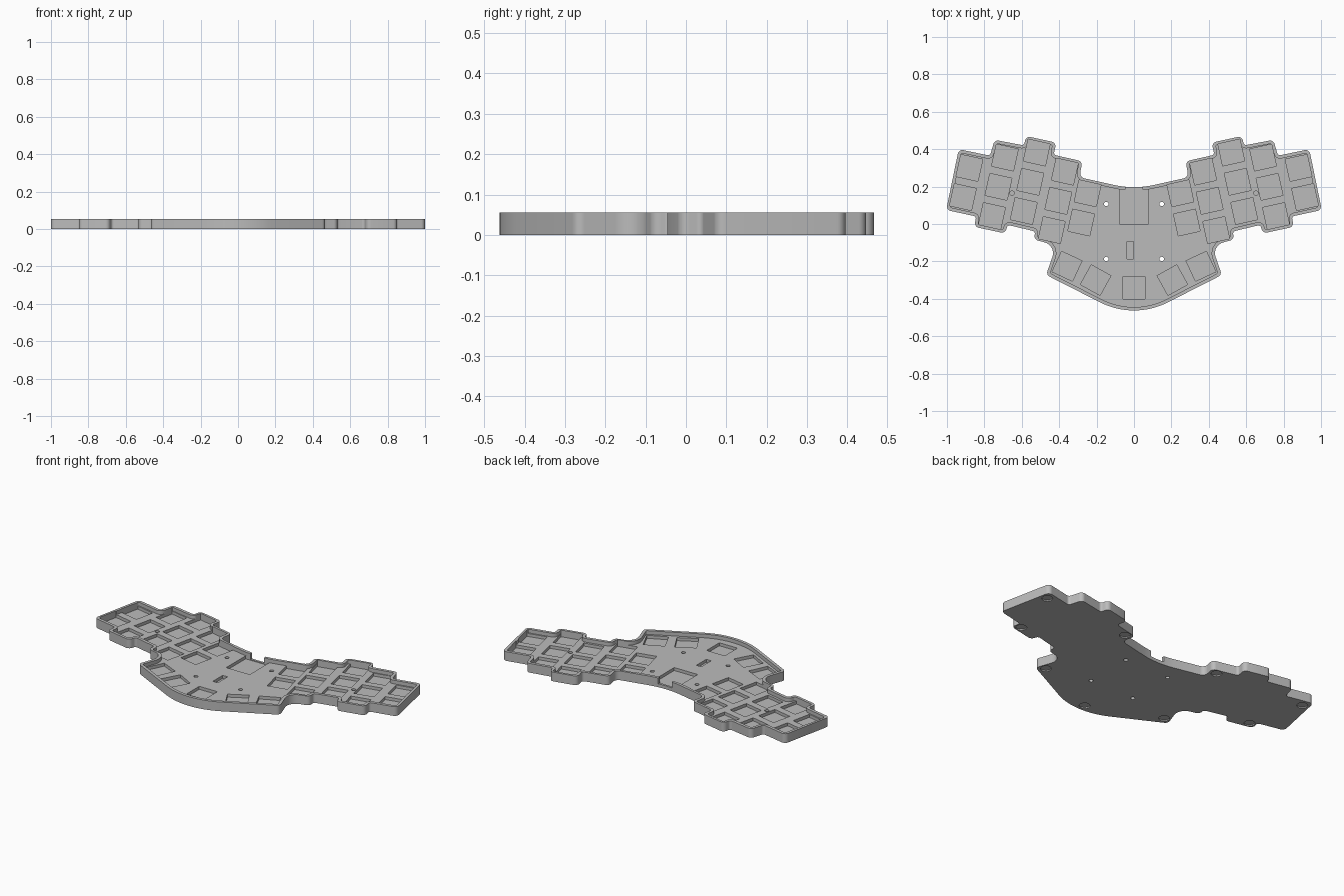
import bpy, bmesh, math
from mathutils import Vector, Matrix

if "Cube" in bpy.data.objects:
    bpy.data.objects.remove(bpy.data.objects["Cube"], do_unlink=True)

HEIGHT, FLOOR, POCKET_Z = 0.055, 0.033, 0.015
WALL, KEY, TILT = 0.018, 0.12, math.radians(12.5)

grey = bpy.data.materials.new("case_grey")
grey.use_nodes = True
grey.diffuse_color = (0.5, 0.5, 0.5, 1)
grey.node_tree.nodes["Principled BSDF"].inputs["Base Color"].default_value = (0.5, 0.5, 0.5, 1)

# Half outline, counter-clockwise from the front centre: x, y, corner radius
HALF = [(0, -.511, .4), (.47, -.272, .025), (.415, -.115, .06), (.535, -.083, .025),
        (.528, -.04, .015), (.675, -.005, .015), (.69, -.05, .025), (.855, -.015, .025),
        (.843, .04, .015), (1.004, .075, .025), (.937, .4, .025), (.77, .365, .015),
        (.745, .45, .025), (.588, .42, .015), (.577, .47, .025), (.415, .435, .025),
        (.43, .37, .015), (.275, .335, .025), (.293, .25, .03), (0, .185, .5)]
OUTLINE = HALF + [(-x, y, r) for x, y, r in reversed(HALF[1:-1])]


def rounded(outline, inset=0.0):
    """Offset the sharp outline inward, then round every corner."""
    n = len(outline)
    pts = [Vector(p[:2]) for p in outline]
    corners = []
    for i in range(n):
        a = (pts[i] - pts[i - 1]).normalized()
        b = (pts[(i + 1) % n] - pts[i]).normalized()
        na, nb = Vector((-a.y, a.x)), Vector((-b.y, b.x))
        convex = a.x * b.y - a.y * b.x > 0
        r = max(outline[i][2] + (-inset if convex else inset), 0.004)
        corners.append((pts[i] + (na + nb) * inset / (1 + na.dot(nb)), a, b, na, nb, r, convex))
    loop = []
    for p, a, b, na, nb, r, convex in corners:
        turn = a.angle(b)
        side = 1 if convex else -1
        centre = p - a * r * math.tan(turn / 2) + na * r * side
        steps = 20 if r > 0.2 else 7
        for k in range(steps + 1):
            spoke = Matrix.Rotation(side * turn * k / steps, 2) @ (-na * side)
            loop.append(centre + spoke * r)
    return loop


def prism(bm, loop, z0, z1):
    face = bm.faces.new([bm.verts.new((p[0], p[1], z0)) for p in loop])
    out = bmesh.ops.extrude_face_region(bm, geom=[face])
    verts = [v for v in out["geom"] if isinstance(v, bmesh.types.BMVert)]
    bmesh.ops.translate(bm, verts=verts, vec=(0, 0, z1 - z0))


def box(bm, x, y, w, d, z0, z1, angle=0):
    rot = Matrix.Rotation(angle, 2)
    loop = [Vector((x, y)) + rot @ Vector((sx * w / 2, sy * d / 2))
            for sx, sy in ((-1, -1), (1, -1), (1, 1), (-1, 1))]
    prism(bm, loop, z0, z1)


def disc(bm, x, y, r, z0, z1, sides=24):
    prism(bm, [(x + r * math.cos(math.tau * k / sides), y + r * math.sin(math.tau * k / sides))
               for k in range(sides)], z0, z1)


def finish(bm, name):
    bmesh.ops.recalc_face_normals(bm, faces=bm.faces)
    mesh = bpy.data.meshes.new(name)
    bm.to_mesh(mesh)
    bm.free()
    mesh.materials.append(grey)
    ob = bpy.data.objects.new(name, mesh)
    bpy.context.collection.objects.link(ob)
    return ob


# Solid body
bm = bmesh.new()
prism(bm, rounded(OUTLINE), 0, HEIGHT)
case = finish(bm, "keyboard_case")

# Tray interior inside the rim
tray = bmesh.new()
prism(tray, rounded(OUTLINE, WALL), FLOOR, 0.1)

# Key pockets: columns as top key x, y, key count; thumb keys as x, y, angle
pockets = bmesh.new()
columns = [(.88, .3, 2), (.69, .355, 3), (.52, .382, 3), (.37, .28, 3), (.248, .164, 2)]
thumbs = [(.358, -.226, 25), (.205, -.3, 29)]
for side in (1, -1):
    for x, y, count in columns:
        for row in range(count):
            kx, ky = x + row * .16 * math.sin(TILT), y - row * .16 * math.cos(TILT)
            box(pockets, side * kx, ky, KEY, KEY, POCKET_Z, 0.1, side * TILT)
    for x, y, angle in thumbs:
        box(pockets, side * x, y, KEY, KEY, POCKET_Z, 0.1, side * math.radians(angle))
    disc(pockets, side * .652, .165, .012, POCKET_Z, 0.1)
box(pockets, 0, -.342, KEY, KEY, POCKET_Z, 0.1)
# Controller bay and cable slot
box(pockets, 0, .092, .156, .184, POCKET_Z, 0.1)
box(pockets, -.02, -.14, .033, .094, POCKET_Z, 0.1)

# Port opening in the back rim
port = bmesh.new()
box(port, 0, .19, .09, .06, POCKET_Z + .005, 0.1)

# Through holes and foot recesses underneath
holes = bmesh.new()
feet = [(.905, .345), (.81, .012), (.325, .31), (.42, -.245)]
for side in (1, -1):
    for y in (.107, -.187):
        disc(holes, side * .148, y, .012, -0.05, 0.1)
    for x, y in feet:
        disc(holes, side * x, y, .03, -0.05, .007)
disc(holes, 0, -.418, .03, -0.05, .007)

# Cut everything, then bake the result and drop the cutters
cutters = [finish(b, n) for b, n in ((tray, "tray_cutter"), (pockets, "pocket_cutter"),
                                     (port, "port_cutter"), (holes, "hole_cutter"))]
for cutter in cutters:
    cutter.hide_render = True
    mod = case.modifiers.new(cutter.name, "BOOLEAN")
    mod.operation, mod.solver, mod.object = "DIFFERENCE", "EXACT", cutter
depsgraph = bpy.context.evaluated_depsgraph_get()
case.data = bpy.data.meshes.new_from_object(case.evaluated_get(depsgraph))
case.modifiers.clear()
for cutter in cutters:
    bpy.data.objects.remove(cutter, do_unlink=True)

# Smooth rounded corners, crisp rims
bpy.ops.object.select_all(action="DESELECT")
case.select_set(True)
bpy.context.view_layer.objects.active = case
bpy.ops.object.shade_smooth_by_angle(angle=math.radians(30))
